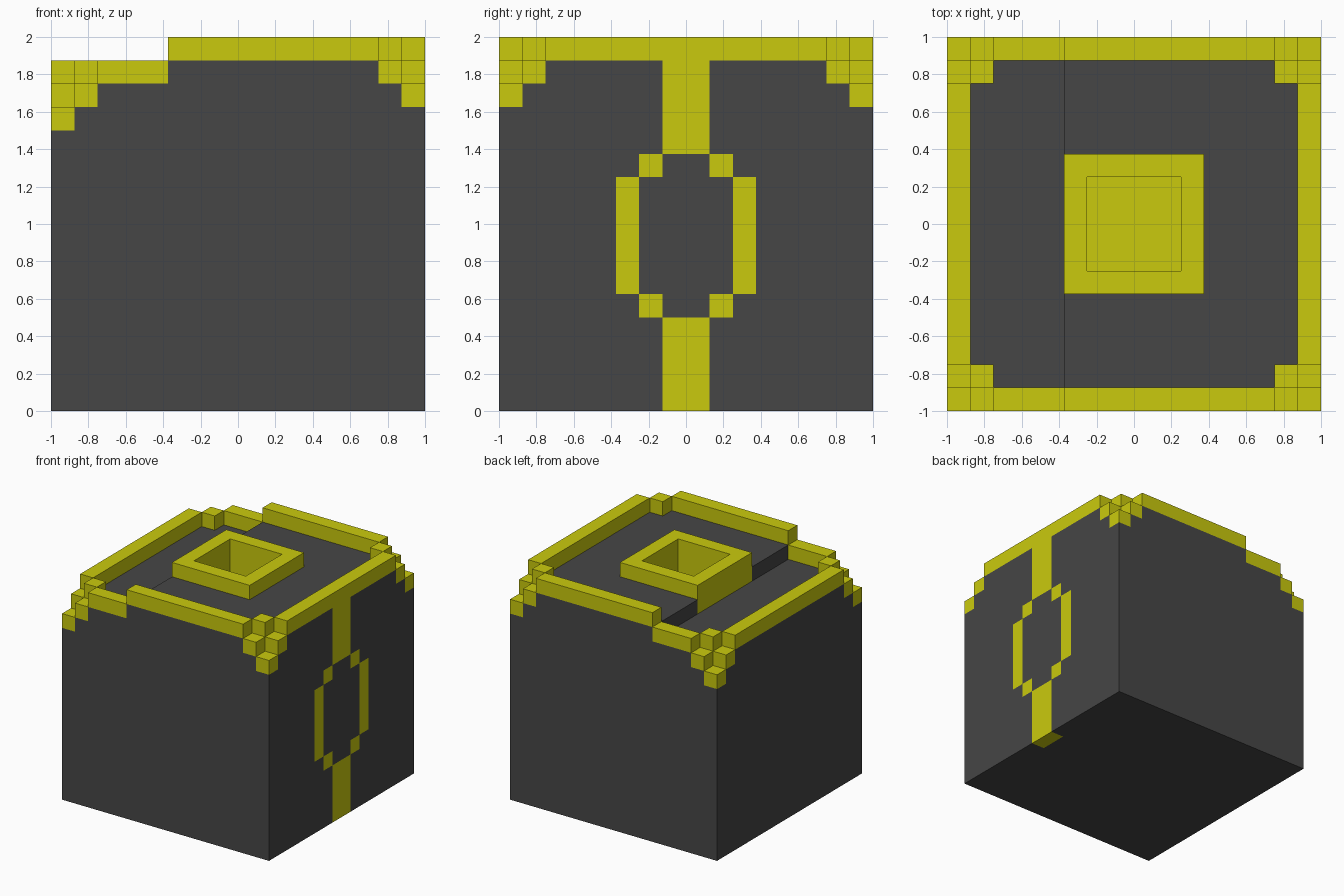
import bpy, bmesh

if "Cube" in bpy.data.objects:
    bpy.data.objects.remove(bpy.data.objects["Cube"])

N, U = 16, 0.125          # 16 x 16 x 16 block grid, block size


def material(name, rgb):
    m = bpy.data.materials.new(name)
    m.diffuse_color = (*rgb, 1)
    m.use_nodes = True
    m.node_tree.nodes["Principled BSDF"].inputs["Base Color"].default_value = m.diffuse_color
    return m


dark = material("dark grey", (0.061, 0.061, 0.061))
yellow = material("yellow", (0.59, 0.59, 0.004))


def block(x0, x1, y0, y1, z0, z1):
    """Set of grid cells, end values excluded."""
    return {(x, y, z) for x in range(x0, x1) for y in range(y0, y1) for z in range(z0, z1)}


# Body and raised rim: the left strip sits one block lower, corners step down
body, rim = set(), set()
for x in range(N):
    for y in range(N):
        a, b = min(x, N - 1 - x), min(y, N - 1 - y)
        height = (15 if x >= 5 else 14) - max(0, 2 - a - b)
        body |= block(x, x + 1, y, y + 1, 0, height)
        if min(a, b) == 0 or a == b == 1:
            rim.add((x, y, height))

# Square well on the top, with raised border
well_hole = block(6, 10, 6, 10, 13, 16)
well = block(5, 11, 5, 11, 12, 16) - well_hole

# Oval outline with stripe, inlaid in the right side
inlay = block(15, 16, 7, 9, 0, 4) | block(15, 16, 7, 9, 11, 15)
for near, far in ((6, 5), (9, 10)):
    inlay |= block(15, 16, near, near + 1, 4, 5) | block(15, 16, near, near + 1, 10, 11)
    inlay |= block(15, 16, far, far + 1, 5, 10)

body -= well | well_hole | inlay
solid = body | rim | well | inlay


def build(name, cells, mat):
    """Make a mesh from the outer faces of a part's cells."""
    bm = bmesh.new()
    for c in sorted(cells):
        for axis in range(3):
            for side in (0, 1):
                n = list(c)
                n[axis] += 2 * side - 1
                if tuple(n) in solid:
                    continue
                corners = []
                for s, t in ((0, 0), (1, 0), (1, 1), (0, 1)):
                    p = list(c)
                    p[axis] += side
                    p[(axis + 1) % 3] += s
                    p[(axis + 2) % 3] += t
                    corners.append(bm.verts.new((p[0] * U - 1, p[1] * U - 1, p[2] * U)))
                bm.faces.new(corners if side else corners[::-1])
    bmesh.ops.remove_doubles(bm, verts=bm.verts, dist=0.001)
    mesh = bpy.data.meshes.new(name)
    bm.to_mesh(mesh)
    bm.free()
    mesh.materials.append(mat)
    bpy.context.collection.objects.link(bpy.data.objects.new(name, mesh))


build("body", body, dark)
build("stepped_rim", rim, yellow)
build("top_well", well, yellow)
build("side_oval_inlay", inlay, yellow)
